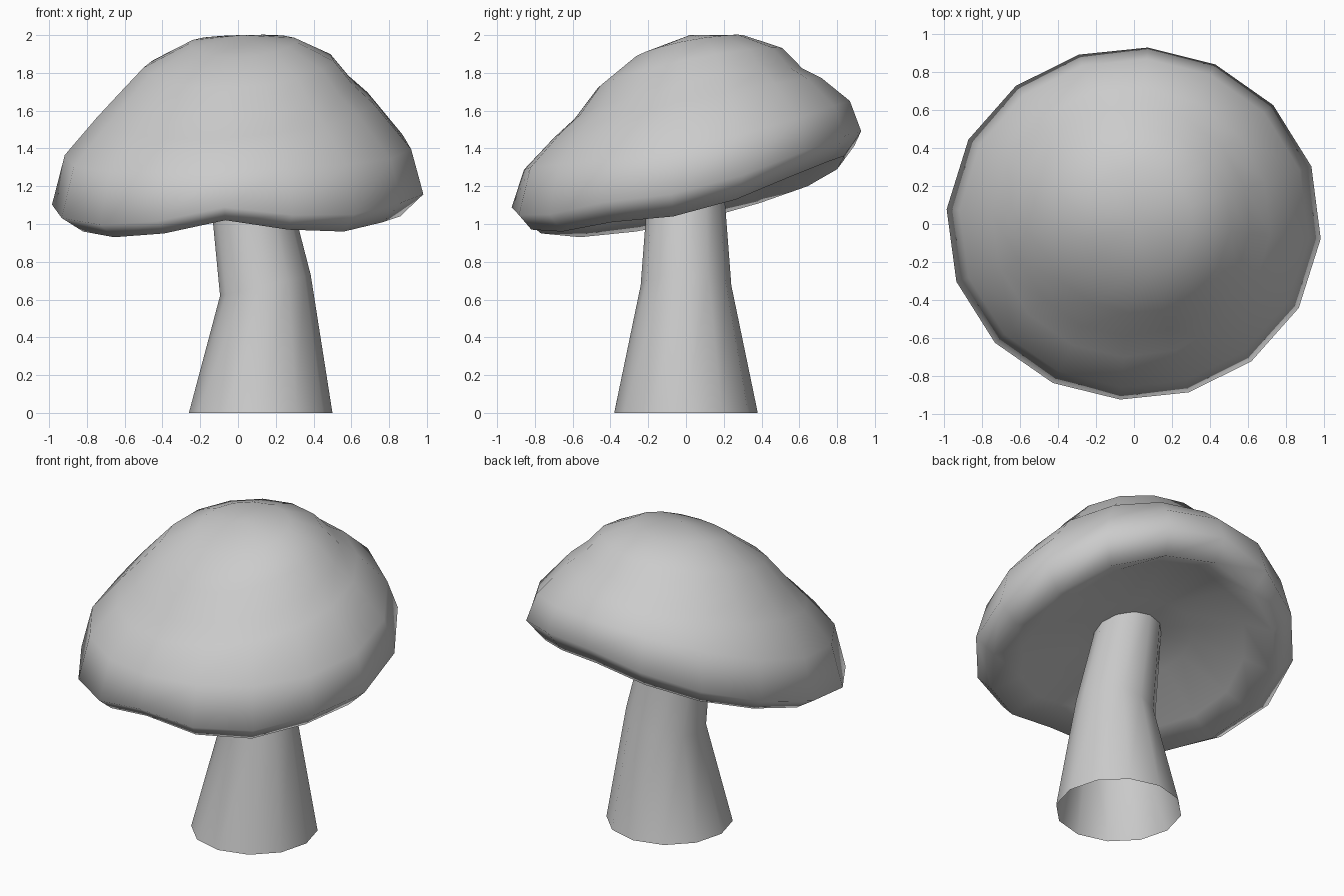
import bpy, bmesh
from math import sin, cos, radians, tau

if "Cube" in bpy.data.objects:
    bpy.data.objects.remove(bpy.data.objects["Cube"], do_unlink=True)

grey = bpy.data.materials.new("plain_grey")
grey.use_nodes = True
grey.diffuse_color = (0.6, 0.6, 0.6, 1)
grey.node_tree.nodes["Principled BSDF"].inputs["Base Color"].default_value = (0.6, 0.6, 0.6, 1)


def around(values, t):
    """Blend smoothly between values given at +x, +y, -x and -y."""
    e, n, w, s = values
    mean = (e + n + w + s) / 4
    return mean + (e - w) / 2 * cos(t) + (n - s) / 2 * sin(t) + (e + w - n - s) / 4 * cos(2 * t)


def loft(name, rings, top=None, bottom=None):
    """Skin a list of equal point rings, closing either end on a point."""
    bm = bmesh.new()
    loops = [[bm.verts.new(p) for p in ring] for ring in rings]
    n = len(loops[0])
    for a, b in zip(loops, loops[1:]):
        for i in range(n):
            j = (i + 1) % n
            bm.faces.new((a[i], a[j], b[j], b[i]))
    for point, loop in ((bottom, loops[0]), (top, loops[-1])):
        if point:
            v = bm.verts.new(point)
            for i in range(n):
                pair = (loop[i], loop[(i + 1) % n])
                bm.faces.new((*(pair if loop is loops[-1] else pair[::-1]), v))
    mesh = bpy.data.meshes.new(name)
    bm.to_mesh(mesh)
    bm.free()
    mesh.materials.append(grey)
    mesh.shade_smooth()
    obj = bpy.data.objects.new(name, mesh)
    bpy.context.scene.collection.objects.link(obj)
    return obj


# Cap: wavy lower rim, tilted dome above, hollow underside below
SIDES = 16
angles = [tau * i / SIDES - radians(4.5) for i in range(SIDES)]
rim_height = [1.04, 1.13, 1.25, 1.33, 1.36, 1.29, 1.2, 1.11,
              1.02, 0.96, 0.93, 0.95, 1.02, 0.97, 0.96, 1.01]


def rim_ring(radii, lift):
    return [(around(radii, t) * cos(t), around(radii, t) * sin(t), h + lift(t))
            for t, h in zip(angles, rim_height)]


def dome_ring(radii, heights):
    return [(around(radii, t) * cos(t), around(radii, t) * sin(t), around(heights, t))
            for t in angles]


cap_rings = [
    dome_ring((0.35,) * 4, (1.24, 1.31, 1.22, 1.17)),
    rim_ring((0.68, 0.66, 0.68, 0.68), lambda t: 0.07),
    rim_ring((0.86, 0.84, 0.86, 0.86), lambda t: 0),
    rim_ring((0.985, 0.93, 0.988, 0.925), lambda t: 0.1 + 0.03 * sin(t) + 0.02 * cos(t)),
    dome_ring((0.92, 0.87, 0.92, 0.86), (1.41, 1.65, 1.35, 1.29)),
    dome_ring((0.72, 0.72, 0.75, 0.70), (1.65, 1.77, 1.55, 1.46)),
    dome_ring((0.61, 0.62, 0.64, 0.59), (1.75, 1.82, 1.67, 1.56)),
    dome_ring((0.51, 0.51, 0.50, 0.47), (1.87, 1.93, 1.82, 1.72)),
    dome_ring((0.31, 0.30, 0.26, 0.27), (1.97, 2.0, 1.95, 1.88)),
]
loft("cap", cap_rings, top=(0.02, 0.02, 2.0), bottom=(0.05, 0, 1.28))

# Stem: open tapered tube that bends at a slanted middle ring
stem_rings = []
for x, z, radius, slant in ((0.12, 0, 0.38, 0), (0.145, 0.675, 0.24, 0.23), (0.03, 1.33, 0.19, 0.2)):
    stem_rings.append([(x + radius * cos(t), radius * sin(t), z + slant * radius * cos(t))
                       for t in (tau * i / 12 for i in range(12))])
loft("stem", stem_rings)
